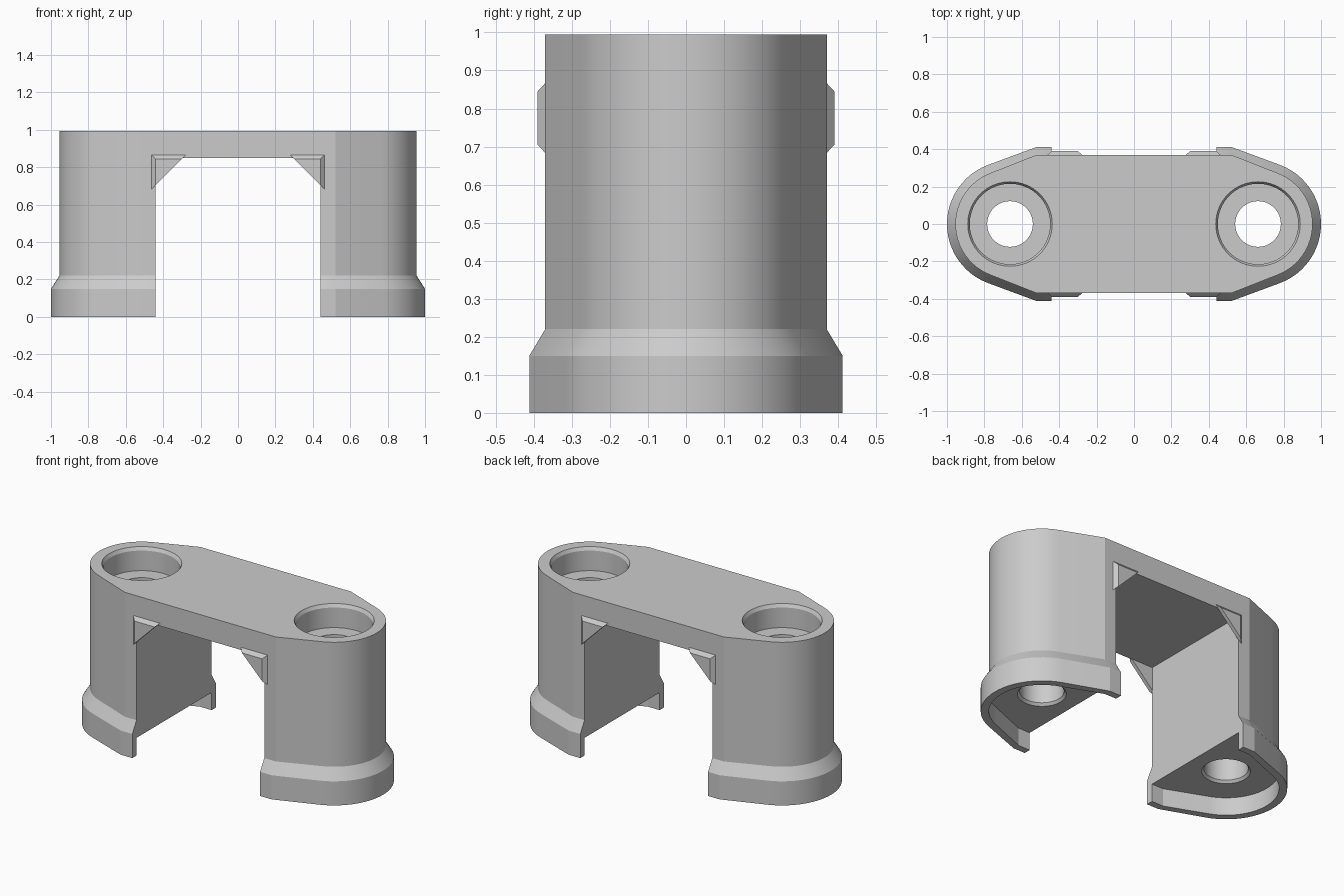
import bpy, bmesh, math

cube = bpy.data.objects.get("Cube")
if cube:
    bpy.data.objects.remove(cube, do_unlink=True)

GREY = (0.6, 0.6, 0.6, 1.0)
grey = bpy.data.materials.new("plain_grey")
grey.use_nodes = True
grey.diffuse_color = GREY
grey.node_tree.nodes["Principled BSDF"].inputs["Base Color"].default_value = GREY

POST_X = 0.663      # centre of each leg's bore
INNER_X = 0.44      # inner wall of each leg
BODY_Y, BODY_R = 0.37, 0.292
FOOT_Y, FOOT_R = 0.412, 0.337


def outline(half_y, radius, steps=24):
    """Long plan shape: straight sides, slanted shoulders, rounded ends."""
    right = [(0.52, -half_y)]
    for i in range(steps + 1):
        a = math.radians(-70 + 140 * i / steps)
        right.append((POST_X + radius * math.cos(a), radius * math.sin(a)))
    right.append((0.52, half_y))
    return right + [(-x, -y) for x, y in right]


def make_object(name, bm):
    bmesh.ops.recalc_face_normals(bm, faces=bm.faces)
    mesh = bpy.data.meshes.new(name)
    bm.to_mesh(mesh)
    bm.free()
    mesh.materials.append(grey)
    obj = bpy.data.objects.new(name, mesh)
    bpy.context.collection.objects.link(obj)
    return obj


def loft(name, rings):
    """Closed solid through rings of equal point count: (points, z)."""
    bm = bmesh.new()
    loops = [[bm.verts.new((x, y, z)) for x, y in pts] for pts, z in rings]
    n = len(loops[0])
    for low, high in zip(loops, loops[1:]):
        for i in range(n):
            j = (i + 1) % n
            bm.faces.new((low[i], low[j], high[j], high[i]))
    bm.faces.new(loops[0][::-1])
    bm.faces.new(loops[-1])
    return make_object(name, bm)


def circle(cx, radius, steps=64):
    angles = [math.tau * i / steps for i in range(steps)]
    return [(cx + radius * math.cos(a), radius * math.sin(a)) for a in angles]


def cut(target, cutter):
    cutter.hide_render = True
    mod = target.modifiers.new("cut", "BOOLEAN")
    mod.operation = "DIFFERENCE"
    mod.solver = "EXACT"
    mod.object = cutter
    bpy.context.view_layer.objects.active = target
    bpy.ops.object.modifier_apply(modifier=mod.name)
    bpy.data.objects.remove(cutter, do_unlink=True)


# Body with flared feet
body_plan = outline(BODY_Y, BODY_R)
foot_plan = outline(FOOT_Y, FOOT_R)
body = loft("bridge_body", [(foot_plan, 0), (foot_plan, 0.15),
                            (body_plan, 0.22), (body_plan, 0.995)])

# Recess under the feet, then the opening between the legs
cut(body, loft("foot_recess_cutter", [(body_plan, -0.1), (body_plan, 0.11)]))
gap = [(-INNER_X, -1), (INNER_X, -1), (INNER_X, 1), (-INNER_X, 1)]
cut(body, loft("opening_cutter", [(gap, -0.2), (gap, 0.85)]))

# Stepped bore through each leg, with chamfered mouths
BORE = [(0.135, 0.0), (0.135, 0.11), (0.122, 0.125), (0.122, 0.85),
        (0.215, 0.85), (0.215, 0.975), (0.226, 0.995), (0.226, 1.1)]
for side in (-1, 1):
    cut(body, loft("bore_cutter", [(circle(side * POST_X, r), z) for r, z in BORE]))

# Chamfered triangular gussets at the corners of the opening
WIDE = [(0.465, 0.87), (0.275, 0.87), (0.465, 0.68)]
NARROW = [(0.44, 0.845), (0.30, 0.845), (0.44, 0.705)]
for sx, x_name in ((1, "left"), (-1, "right")):
    for sy, y_name in ((-1, "front"), (1, "back")):
        bm = bmesh.new()
        loops = [[bm.verts.new((sx * x, sy * y, z)) for x, z in tri]
                 for tri, y in ((WIDE, 0.367), (NARROW, 0.39))]
        for i in range(3):
            j = (i + 1) % 3
            bm.faces.new((loops[0][i], loops[0][j], loops[1][j], loops[1][i]))
        for loop in loops:
            bm.faces.new(loop)
        make_object(f"{y_name}_{x_name}_gusset", bm)

# Smooth the curved walls, keep the edges crisp
bpy.ops.object.select_all(action="DESELECT")
body.select_set(True)
bpy.context.view_layer.objects.active = body
bpy.ops.object.shade_smooth_by_angle(angle=math.radians(20))
